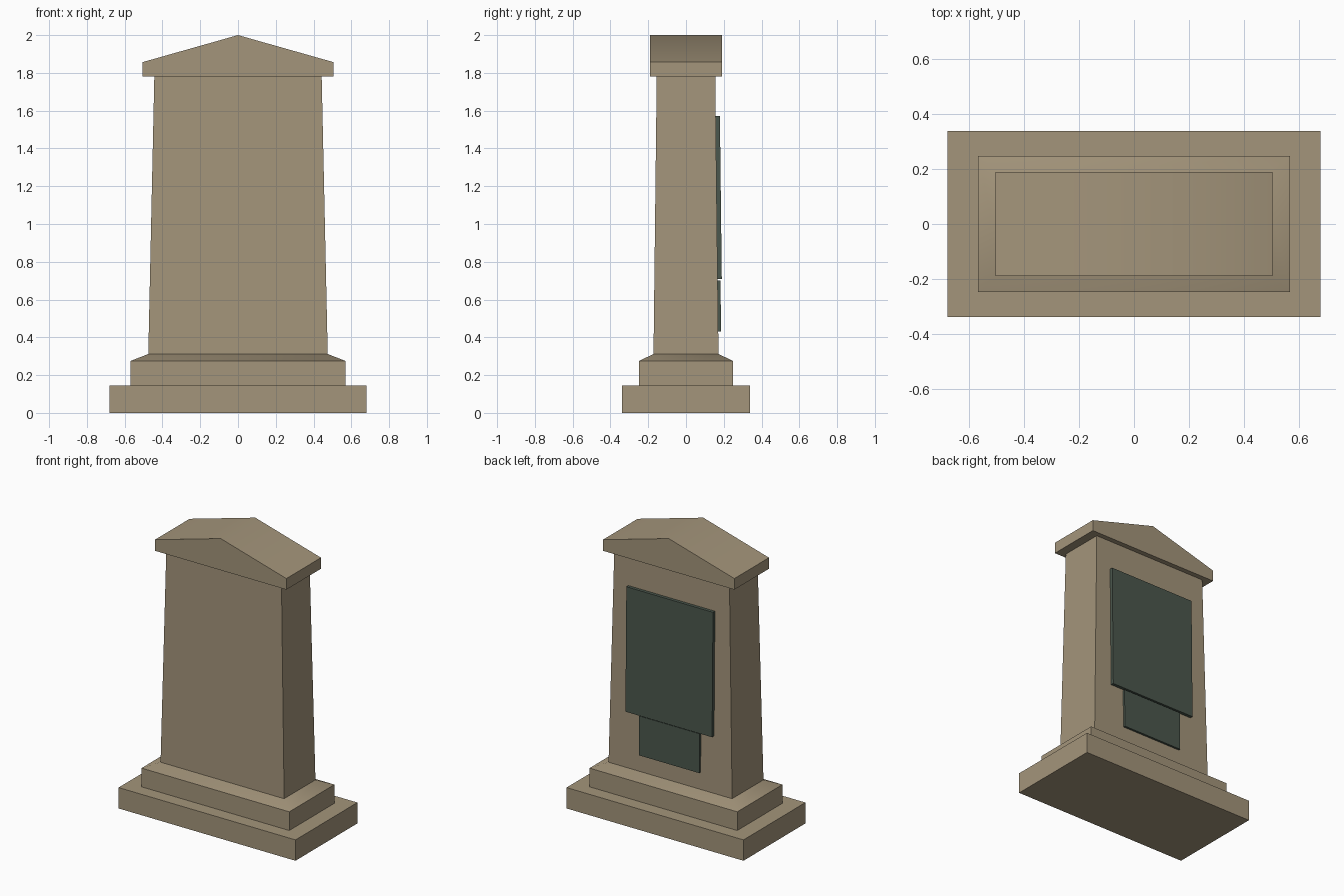
import bpy
import bmesh
from math import radians

cube = bpy.data.objects.get("Cube")
if cube:
    bpy.data.objects.remove(cube, do_unlink=True)


def make_material(name, rgb):
    mat = bpy.data.materials.new(name)
    mat.use_nodes = True
    mat.diffuse_color = (*rgb, 1)
    mat.node_tree.nodes["Principled BSDF"].inputs["Base Color"].default_value = (*rgb, 1)
    return mat


stone = make_material("tan stone", (0.37, 0.30, 0.197))
bronze = make_material("dark green bronze", (0.07, 0.096, 0.074))


def loft(name, rings, mat):
    """Join matching rings of points into a closed, capped solid."""
    bm = bmesh.new()
    loops = [[bm.verts.new(p) for p in ring] for ring in rings]
    for a, b in zip(loops, loops[1:]):
        for i in range(len(a)):
            j = (i + 1) % len(a)
            bm.faces.new((a[i], a[j], b[j], b[i]))
    bm.faces.new(loops[0])
    bm.faces.new(loops[-1])
    bmesh.ops.recalc_face_normals(bm, faces=bm.faces)
    mesh = bpy.data.meshes.new(name)
    bm.to_mesh(mesh)
    bm.free()
    mesh.materials.append(mat)
    obj = bpy.data.objects.new(name, mesh)
    bpy.context.collection.objects.link(obj)
    bpy.ops.object.select_all(action='DESELECT')
    obj.select_set(True)
    bpy.context.view_layer.objects.active = obj
    bpy.ops.object.shade_smooth_by_angle(angle=radians(40))
    return obj


def rect(x, y, z):
    return [(-x, -y, z), (x, -y, z), (x, y, z), (-x, y, z)]


# Stepped base, chamfered plinth and tapering shaft
loft("base_slab", [rect(0.68, 0.34, 0), rect(0.68, 0.34, 0.145)], stone)
loft("plinth", [rect(0.568, 0.248, 0.145), rect(0.568, 0.248, 0.275),
                rect(0.475, 0.172, 0.312)], stone)
loft("shaft", [rect(0.475, 0.172, 0.312), rect(0.443, 0.155, 1.78)], stone)

# Gabled cap
gable = [(-0.505, 1.78), (0.505, 1.78), (0.505, 1.857), (0, 2.0), (-0.505, 1.857)]
loft("gabled_cap", [[(x, y, z) for x, z in gable] for y in (-0.19, 0.19)], stone)


# Plaques following the slope of the rear face
def shaft_rear(z):
    return 0.172 - 0.017 * (z - 0.312) / 1.468


def plaque(name, half_width, z0, z1, depth):
    profile = [(shaft_rear(z0) - 0.003, z0), (shaft_rear(z0) + depth, z0),
               (shaft_rear(z1) + depth, z1), (shaft_rear(z1) - 0.003, z1)]
    loft(name, [[(x, y, z) for y, z in profile] for x in (-half_width, half_width)], bronze)


plaque("large_plaque", 0.333, 0.708, 1.572, 0.022)
plaque("small_plaque", 0.232, 0.43, 0.702, 0.015)
